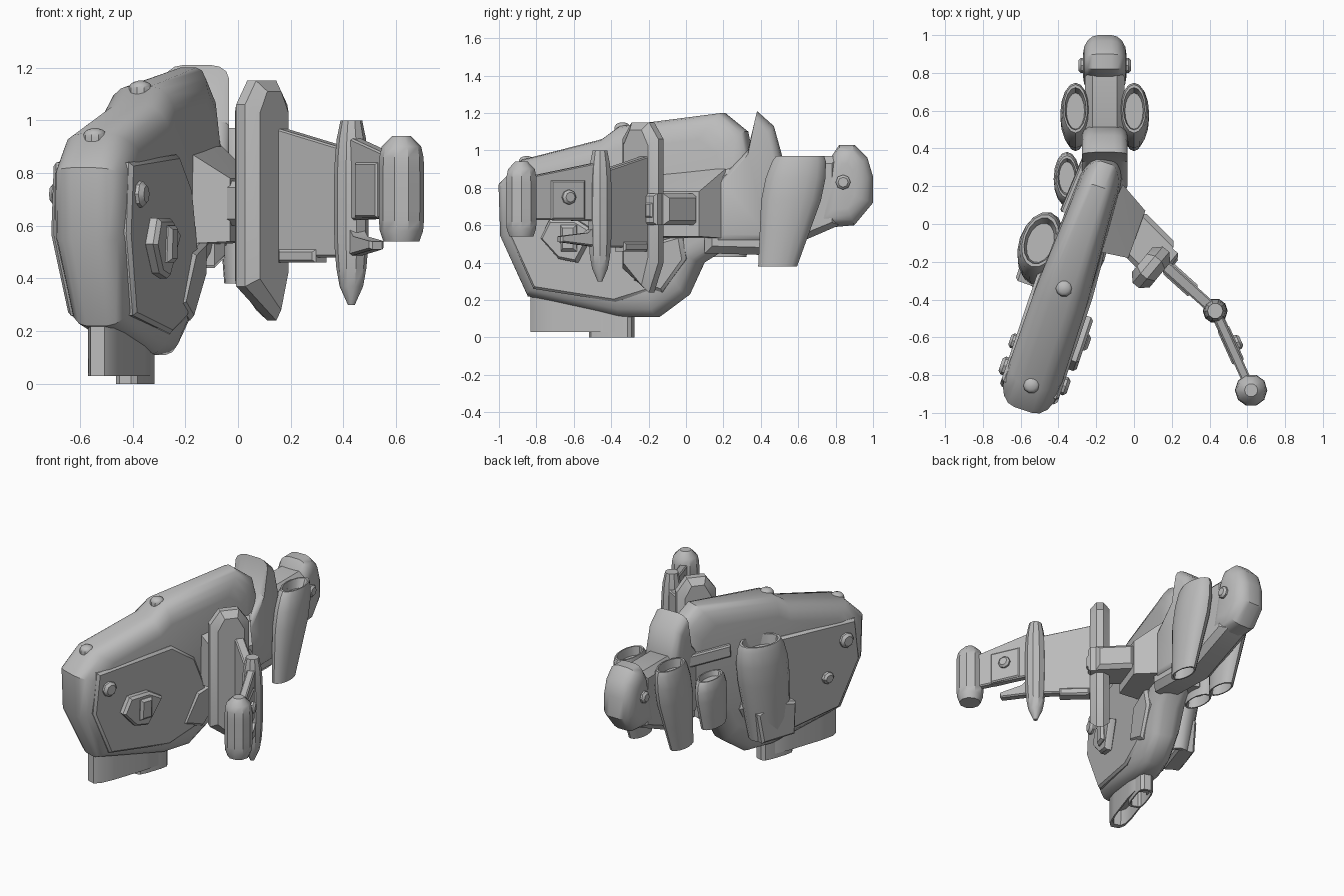
import bpy, bmesh
from math import sin, cos, pi, hypot
from mathutils import Vector

cube = bpy.data.objects.get("Cube")
if cube:
    bpy.data.objects.remove(cube, do_unlink=True)

grey = bpy.data.materials.new("plain grey")
grey.use_nodes = True
grey.diffuse_color = (.5, .5, .5, 1)
grey.node_tree.nodes["Principled BSDF"].inputs["Base Color"].default_value = grey.diffuse_color

SIDES = (("left", 1), ("right", -1))


def finish(name, bm):
    """Turn a bmesh into a shaded object."""
    bmesh.ops.recalc_face_normals(bm, faces=bm.faces)
    mesh = bpy.data.meshes.new(name)
    bm.to_mesh(mesh)
    bm.free()
    mesh.materials.append(grey)
    obj = bpy.data.objects.new(name, mesh)
    bpy.context.collection.objects.link(obj)
    bpy.ops.object.select_all(action="DESELECT")
    obj.select_set(True)
    bpy.context.view_layer.objects.active = obj
    bpy.ops.object.shade_smooth_by_angle(angle=.6)


def loft(name, rings):
    """Join equal rings of points and cap both ends."""
    bm = bmesh.new()
    loops = [[bm.verts.new(point) for point in ring] for ring in rings]
    count = len(loops[0])
    for lower, upper in zip(loops, loops[1:]):
        for i in range(count):
            j = (i + 1) % count
            bm.faces.new((lower[i], lower[j], upper[j], upper[i]))
    bm.faces.new(loops[0])
    bm.faces.new(loops[-1])
    finish(name, bm)


def frame(origin_x, origin_y, along_x, along_y):
    """Upright plane: a runs along it, z up, t out of it."""
    length = hypot(along_x, along_y)
    dx, dy = along_x / length, along_y / length
    return lambda a, z, t: Vector((origin_x + a * dx + t * dy, origin_y + a * dy - t * dx, z))


def ellipse(count, radius_a, radius_b):
    angles = [2 * pi * i / count for i in range(count)]
    return [(radius_a * cos(angle), radius_b * sin(angle)) for angle in angles]


def slab(name, at, outline, half, inset, centre=0, depth=None, steps=1):
    """Extrude an (a, z) outline to both sides of the frame, with a chamfered or rounded rim."""
    depth = depth or inset
    low = [min(point[k] for point in outline) for k in (0, 1)]
    high = [max(point[k] for point in outline) for k in (0, 1)]
    middle = [(p + q) / 2 for p, q in zip(low, high)]
    size = [(q - p) / 2 for p, q in zip(low, high)]
    quarter = [pi / 2 * k / steps for k in range(steps + 1)]
    rim = [(half - depth * (1 - cos(u)), inset * (1 - sin(u))) for u in quarter]
    rings = []
    for offset, shrink in [(-t, c) for t, c in rim] + rim[::-1]:
        ring = [[middle[k] + (point[k] - middle[k]) * (1 - shrink / size[k]) for k in (0, 1)]
                for point in outline]
        rings.append([at(a, z, centre + offset) for a, z in ring])
    loft(name, rings)


def box(a_min, a_max, z_min, z_max):
    return [(a_min, z_min), (a_max, z_min), (a_max, z_max), (a_min, z_max)]


def bolt(name, at, a, z, t, radius=.04):
    outline = [(a + p, z + q) for p, q in ellipse(8, radius, radius)]
    slab(name, at, outline, .03, radius / 3, centre=t)


def pod(name, at, bottom, top, radius_a, radius_t, foot=.65):
    """Leaning swollen tube, hollow at both ends; ends are (a, t, z)."""
    bottom, top = Vector(bottom), Vector(top)
    profile = [(.2, foot - .15), (0, foot - .1), (0, foot), (.3, (1 + foot) / 2), (.6, 1), (.8, 1),
               (.95, .9), (1, .8), (1, .7), (.9, .6)]
    rings = []
    for height, swell in profile:
        a, t, z = bottom.lerp(top, height)
        rings.append([at(a + p, z, t + q) for p, q in ellipse(16, radius_a * swell, radius_t * swell)])
    loft(name, rings)


def post(name, x, y, low, high, radius, power, start=-1, end=1):
    """Round upright bar that follows a stretch of a superellipse."""
    steps = 10
    rings = []
    for k in range(steps + 1):
        u = start + (end - start) * k / steps
        r = radius * max(.2, (1 - abs(u) ** power) ** .5)
        z = low + (high - low) * k / steps
        rings.append([(x + p, y + q, z) for p, q in ellipse(10, r, r)])
    loft(name, rings)


def body(a, z, t):
    """Body frame: narrows to the rear, to the keel and to the ridge."""
    narrow = .4 * max(0, a) + .6 * max(0, .5 - z) + .4 * max(0, z - .85)
    return upright(a, z, t * (1 - narrow))


upright = frame(-.37, -.34, .32, .95)
neck = frame(-.155, 0, 0, 1)

# Main body: deep slab with a rounded rim
slab("main_body", body,
     [(-.67, .54), (-.68, .82), (-.55, .95), (-.1, 1.06), (0, 1.13), (.57, 1.2), (.7, 1.1), (.74, .9),
      (.7, .55), (.45, .4), (.37, .23), (.2, .11), (0, .11), (-.52, .22)],
     half=.15, inset=.14, depth=.1, steps=4)

# Side plates with their bolts
plate = [(-.57, .84), (-.6, .57), (-.46, .26), (0, .19), (.2, .25), (.3, .45), (.18, .74), (0, .87)]
for label, side in SIDES:
    slab(label + "_side_plate", body, plate, .04, .015, centre=side * .12)
    bolt(label + "_plate_bolt", body, -.49, .72, side * .16, .05)
bolt("right_lower_bolt", body, -.35, .5, -.155)

# Latch on the plate
slab("plate_latch", body, [(-.4, .53), (-.35, .63), (-.2, .63), (-.1, .57), (-.2, .4), (-.3, .42)],
     .03, .015, centre=.17)
slab("latch_boss", body, box(-.28, -.19, .46, .6), .03, .015, centre=.19)

# Domed bolts on the top ridge
for label, a, z in (("rear", 0, 1.1), ("front", -.54, .92)):
    spot = body(a, z, 0)
    post(label + "_ridge_bolt", spot.x, spot.y, z, z + .05, .045, 4, start=0)

# Foot: long shoe and a deeper heel, hollow underneath
for label, a, length, width, bottom in (("shoe", -.25, .26, .06, .03), ("heel", -.06, .12, .05, 0)):
    outline = [[max(-1, min(1, v)) for v in point] for point in ellipse(16, 1.2, 1.2)]
    levels = ((.3, 1), (bottom, 1), (bottom, .85), (bottom + .1, .8))
    loft("foot_" + label, [[upright(a + p * length * k, z, q * width * k) for p, q in outline]
                           for z, k in levels])

# Neck, raised collar and rounded head
slab("neck", neck, [(.1, .45), (.45, .44), (.82, .6), (.82, .97), (.3, .97), (.1, .85)], .105, .04)
slab("collar", neck, [(.15, .5), (.15, .82), (.33, 1), (.38, 1.21), (.47, 1.13), (.52, .95), (.47, .5)],
     .12, .05, depth=.07, steps=3)
slab("head", neck, [(.68, .58), (.78, .97), (.82, 1.03), (.9, 1.03), (.97, .96), (1, .86), (1, .72),
                    (.9, .6)], .115, .1, depth=.08, steps=4)

# Head bolts and the leaning pods beside the neck
for label, side in SIDES:
    bolt(label + "_head_bolt", neck, .84, .83, side * .11)
    offset = side * .155
    pod(label + "_neck_pod", neck, (.49, offset, .38), (.61, offset, .97), .16, .08)

# Large pod on the body's outer side, with a guard around its foot
holder = frame(-.49, -.07, .32, .95)
pod("side_pod", holder, (-.12, .04, .24), (-.02, 0, .92), .18, .115, foot=.8)
slab("side_pod_guard", holder, [(-.25, .24), (-.26, .46), (-.1, .5), (.04, .45), (0, .24)],
     .06, .015, centre=0)

# Small rear pod with its strap and mount
pod("rear_pod", neck, (.21, -.2, .43), (.25, -.2, .77), .14, .07, foot=.8)
slab("rear_strap", body, box(.38, .72, .84, .92), .03, .01, centre=-.15)
slab("rear_pod_mount", body, box(.48, .62, .48, .62), .1, .02, centre=-.1)

# Shoulder wedge, narrowing from the body to the arm
root = [(-.06, .21), (-.22, -.14)]
tip = [(.06, .07), (-.03, -.18)]
wedge = bmesh.new()
for corners, low, high in ((root, .53, .9), (tip, .54, .78)):
    for x, y in corners:
        wedge.verts.new((x, y, low))
        wedge.verts.new((x, y, high))
bmesh.ops.convex_hull(wedge, input=wedge.verts)
finish("shoulder", wedge)

# Arm from the shoulder and a lower bracket
arm = frame(0, -.05, 1, -1)
slab("arm", arm, box(-.05, .2, .6, .77), .12, .025)
slab("lower_bracket", body, [(.1, .3), (.2, .5), (.38, .55), (.4, .42), (.26, .24)],
     .05, .02, centre=.12)

# Tall shield with the clamp round its outer edge
shield = frame(.09, -.23, .64, .77)
slab("shield", shield, [(-.125, .37), (.06, .24), (.125, .4), (.125, 1.06), (.06, 1.15), (-.06, 1.15),
                        (-.125, 1.06)], .062, .04)
slab("shield_clamp", shield, box(.05, .15, .6, .77), .075, .015)
slab("clamp_catch", shield, box(.08, .13, .64, .72), .085, .01)

# Inner wing panel with a rail along its lower edge
inner = frame(.13, -.19, .3, -.27)
slab("inner_wing", inner, [(0, .48), (.4, .48), (.4, .89), (0, .98)], .03, .008)
slab("inner_wing_rail", inner, box(.06, .25, .46, .51), .04, .01)

# Spindle post, outer wing and domed end post
post("spindle_post", .43, -.46, .3, 1, .066, 3, end=.85)
outer = frame(.43, -.46, .19, -.42)
slab("outer_wing", outer, [(0, .62), (.42, .63), (.42, .86), (0, .94)], .025, .008)
slab("outer_wing_frame", outer, box(.1, .3, .63, .84), .034, .008)
bolt("wing_bolt", outer, .2, .75, -.03)
slab("wing_spike", outer, [(0, .63), (.08, .56), (.24, .54), (.24, .51), (0, .48)], .03, .01)
post("end_post", .62, -.88, .54, .94, .086, 6, start=-.85, end=.97)
